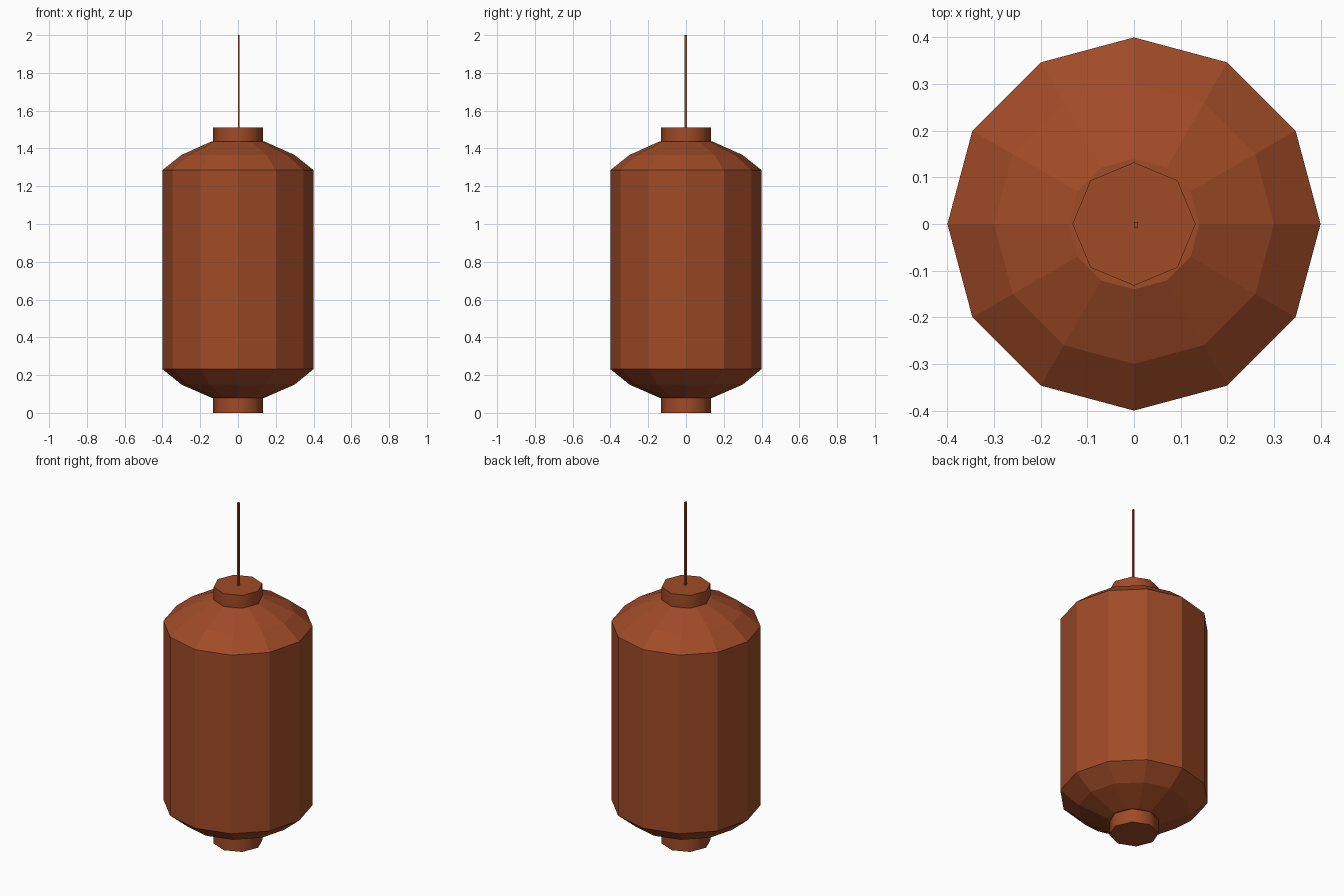
import bpy, bmesh, math

if "Cube" in bpy.data.objects:
    bpy.data.objects.remove(bpy.data.objects["Cube"])

mat = bpy.data.materials.new("lantern_rust")
mat.diffuse_color = (0.35, 0.07, 0.02, 1)
mat.use_nodes = True
mat.node_tree.nodes["Principled BSDF"].inputs["Base Color"].default_value = mat.diffuse_color


def lathe(name, profile, sides, smooth=False):
    """Closed solid of revolution from (radius, z) points."""
    bm = bmesh.new()
    rings = []
    for r, z in profile:
        rings.append([bm.verts.new((r * math.cos(2 * math.pi * i / sides),
                                    r * math.sin(2 * math.pi * i / sides), z))
                      for i in range(sides)])
    for a, b in zip(rings, rings[1:]):
        for i in range(sides):
            j = (i + 1) % sides
            f = bm.faces.new((a[i], a[j], b[j], b[i]))
            f.smooth = smooth
    bm.faces.new(rings[0][::-1])
    bm.faces.new(rings[-1])
    mesh = bpy.data.meshes.new(name)
    bm.to_mesh(mesh)
    bm.free()
    obj = bpy.data.objects.new(name, mesh)
    bpy.context.collection.objects.link(obj)
    mesh.materials.append(mat)
    if smooth:
        bpy.ops.object.select_all(action='DESELECT')
        obj.select_set(True)
        bpy.context.view_layer.objects.active = obj
        bpy.ops.object.shade_smooth_by_angle(angle=math.radians(60))
    return obj


# Twelve-sided paper body with sloped shoulders
lathe("lantern_body", [(0.14, 0.08), (0.30, 0.15), (0.40, 0.232), (0.40, 1.285),
                       (0.30, 1.365), (0.14, 1.437)], 12)

# Eight-sided end collars
lathe("bottom_collar", [(0.132, 0.0), (0.132, 0.082)], 8, smooth=True)
lathe("top_collar", [(0.132, 1.433), (0.132, 1.512)], 8, smooth=True)

# Thin hanging cord
bpy.ops.mesh.primitive_cube_add(size=1, location=(0.004, -0.002, 1.755))
cord = bpy.context.object
cord.name = "hanging_cord"
cord.scale = (0.009, 0.013, 0.49)
cord.data.materials.append(mat)
